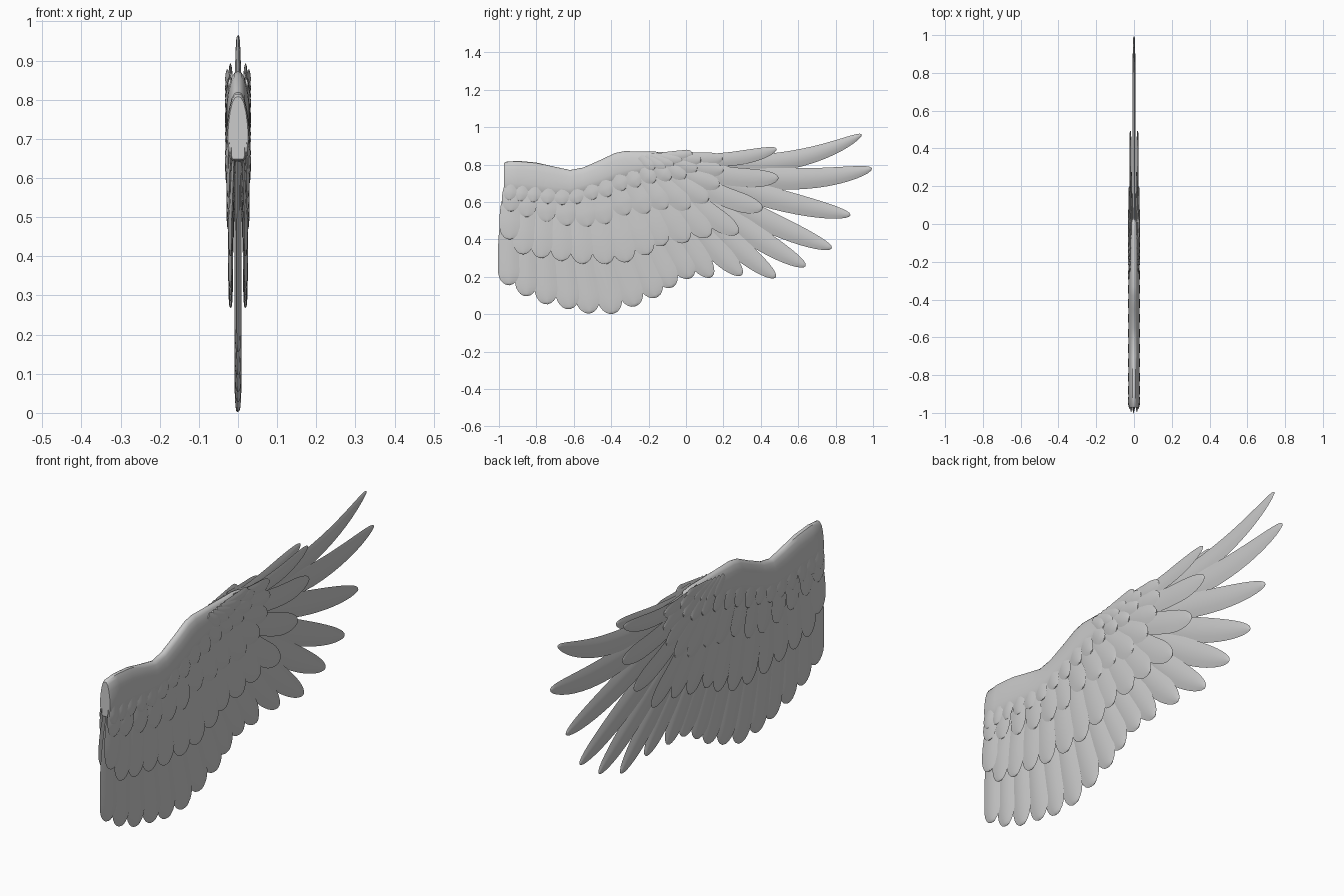
import bpy, bmesh, math
from mathutils import Vector

if "Cube" in bpy.data.objects:
    bpy.data.objects.remove(bpy.data.objects["Cube"])

grey = bpy.data.materials.new("feather_grey")
grey.diffuse_color = (0.6, 0.6, 0.6, 1)
grey.use_nodes = True
grey.node_tree.nodes["Principled BSDF"].inputs["Base Color"].default_value = grey.diffuse_color


def lerp_table(table, t):
    """Interpolate rows (t, a, b, ...) at t."""
    for p, q in zip(table, table[1:]):
        if t <= q[0] + 1e-9:
            f = (t - p[0]) / (q[0] - p[0])
            return [a + (b - a) * f for a, b in zip(p[1:], q[1:])]
    return list(table[-1][1:])


def finish(name, bm, mirror=False):
    bmesh.ops.recalc_face_normals(bm, faces=bm.faces)
    me = bpy.data.meshes.new(name)
    bm.to_mesh(me)
    bm.free()
    me.materials.append(grey)
    ob = bpy.data.objects.new(name, me)
    bpy.context.collection.objects.link(ob)
    bpy.ops.object.select_all(action='DESELECT')
    ob.select_set(True)
    bpy.context.view_layer.objects.active = ob
    bpy.ops.object.shade_smooth_by_angle(angle=math.radians(40))
    if mirror:
        m = ob.modifiers.new("both_sides", 'MIRROR')
        m.use_axis = (True, False, False)
        m.use_mirror_merge = False
    return ob


def bridge(bm, rings):
    n = len(rings[0])
    for a, b in zip(rings, rings[1:]):
        for k in range(n):
            bm.faces.new((a[k], a[(k + 1) % n], b[(k + 1) % n], b[k]))


def feather(bm, root, tip, width, bend, point, x0, x1, thick, twist):
    """Lens-section blade along a bent path; point is the tapered share of the length."""
    root, tip = Vector(root), Vector(tip)
    d = tip - root
    length = d.length
    side = Vector((-d.y, d.x)) / length
    ctrl = root + d * 0.55 + side * bend * 2
    t0 = 1 - max(point, 0.75 * width / length)
    us = [-1, -0.5, 0, 0.5, 1, 0.5, 0, -0.5]
    sg = [0, 1, 1, 1, 0, -1, -1, -1]
    steps, rings = 16, []
    for i in range(steps):
        t = 1 - (1 - i / steps) ** 1.7
        c = root * (1 - t) ** 2 + ctrl * 2 * t * (1 - t) + tip * t * t
        tan = ((ctrl - root) * (1 - t) + (tip - ctrl) * t).normalized()
        nrm = Vector((-tan.y, tan.x))
        f = 0.6 + 0.4 * math.sin(min(1, t / 0.55) * math.pi / 2)
        if t > t0:
            f *= max(0.0, 1 - ((t - t0) / (1 - t0)) ** 2) ** 0.5
        x = x0 + (x1 - x0) * min(1, t * 1.5)
        ring = []
        for u, s in zip(us, sg):
            p = c + nrm * (u * f * width / 2)
            h = thick * (0.35 + 0.65 * f) * (1 - u * u) * s
            ring.append(bm.verts.new((x + h + twist * u * f * width / 2, p.x, p.y)))
        rings.append(ring)
    bridge(bm, rings)
    bm.faces.new(rings[0])
    end = bm.verts.new((x1, tip.x, tip.y))
    last = rings[-1]
    for k in range(8):
        bm.faces.new((last[k], last[(k + 1) % 8], end))


def feather_row(name, tips, roots, shape, x0, x1, thick, twist, mirror):
    """roots: (index, y, z); shape: (index, width, bend, point)."""
    bm = bmesh.new()
    for i, tip in enumerate(tips):
        w, bend, point = lerp_table(shape, i)
        feather(bm, lerp_table(roots, i), tip, w, bend, point, x0, x1, thick, twist)
    return finish(name, bm, mirror)


# Long flight feathers in the middle plane
feather_row(
    "flight_feathers",
    [(-.945, .155), (-.85, .096), (-.74, .053), (-.62, .027), (-.51, .005), (-.385, .003),
     (-.267, .043), (-.155, .09), (-.07, .145), (.03, .195), (.14, .2), (.30, .21), (.48, .197),
     (.64, .257), (.78, .353), (.88, .53), (.995, .78), (.94, .962)],
    [(0, -.92, .68), (4, -.60, .63), (7, -.38, .70), (10, -.2, .74), (13, -.08, .75), (17, -.02, .83)],
    [(0, .115, -.012, .1), (5, .135, -.012, .12), (9, .13, -.015, .2), (12, .115, -.02, .4),
     (15, .115, -.025, .5), (16, .115, -.07, .5), (17, .10, -.085, .6)],
    0, 0, .009, .06, False)

# Greater coverts, one layer on each side
feather_row(
    "greater_coverts",
    [(-.94, .40), (-.87, .32), (-.77, .30), (-.66, .285), (-.545, .27), (-.42, .27), (-.31, .28),
     (-.2, .32), (-.115, .37), (.01, .39), (.13, .42), (.28, .435), (.41, .565), (.495, .73), (.485, .885)],
    [(0, -.92, .70), (4, -.58, .66), (7, -.34, .74), (10, -.16, .77), (14, -.06, .83)],
    [(0, .11, -.01, .1), (5, .128, -.01, .1), (9, .12, -.015, .2), (13, .1, -.03, .3), (14, .075, -.03, .4)],
    .010, .019, .006, .05, True)

# Median coverts
feather_row(
    "median_coverts",
    [(-.935, .55), (-.85, .52), (-.74, .495), (-.63, .475), (-.52, .47), (-.42, .485), (-.31, .535),
     (-.2, .545), (-.1, .57), (.02, .57), (.12, .61), (.18, .69), (.2, .77), (.195, .835)],
    [(0, -.92, .73), (4, -.57, .69), (7, -.33, .76), (10, -.15, .79), (13, -.06, .85)],
    [(0, .1, -.005, .1), (4, .115, -.005, .1), (9, .105, -.01, .2), (13, .07, -.012, .3)],
    .015, .024, .006, .05, True)

# Lesser coverts over the arm
feather_row(
    "lesser_coverts",
    [(-.945, .61), (-.89, .605), (-.82, .60), (-.74, .59), (-.66, .585), (-.575, .592), (-.49, .615),
     (-.41, .63), (-.33, .665), (-.25, .685), (-.165, .71), (-.08, .725), (.0, .735), (.06, .775), (.08, .825)],
    [(0, -.935, .74), (5, -.61, .70), (8, -.39, .78), (11, -.19, .81), (14, -.08, .845)],
    [(0, .07, 0, .1), (5, .088, 0, .1), (9, .082, -.004, .15), (14, .065, -.005, .25)],
    .020, .027, .006, .05, True)

# Smallest feathers on the hand
feather_row(
    "hand_coverts",
    [(-.17, .775), (-.11, .78), (-.065, .80), (-.02, .825), (.035, .86)],
    [(0, -.25, .84), (4, -.13, .85)],
    [(0, .065, 0, .2), (4, .055, -.008, .25)],
    .021, .027, .006, .04, True)

# Arm: teardrop section lofted along the leading edge (y, top, bottom, half width)
stations = [(-.972, .808, .645, .026), (-.965, .815, .64, .029), (-.90, .82, .635, .030),
            (-.80, .811, .63, .030), (-.70, .788, .62, .030), (-.62, .771, .62, .030),
            (-.55, .784, .64, .030), (-.45, .828, .67, .030), (-.38, .862, .70, .030),
            (-.33, .872, .715, .030), (-.22, .87, .745, .028), (-.12, .868, .775, .026),
            (-.04, .868, .80, .022), (.01, .862, .82, .015), (.03, .85, .835, .006)]
half = [(.28, .015), (.55, .09), (.78, .25), (.94, .45), (1, .65), (.9, .85), (.5, .98)]
section = [(0, 0)] + half + [(-a, b) for a, b in reversed(half)]
bm = bmesh.new()
rings = [[bm.verts.new((a * w, y, top + (bot - top) * b)) for a, b in section]
         for y, top, bot, w in stations]
bridge(bm, rings)
bm.faces.new(rings[0])
bm.faces.new(rings[-1])
finish("wing_arm", bm)
